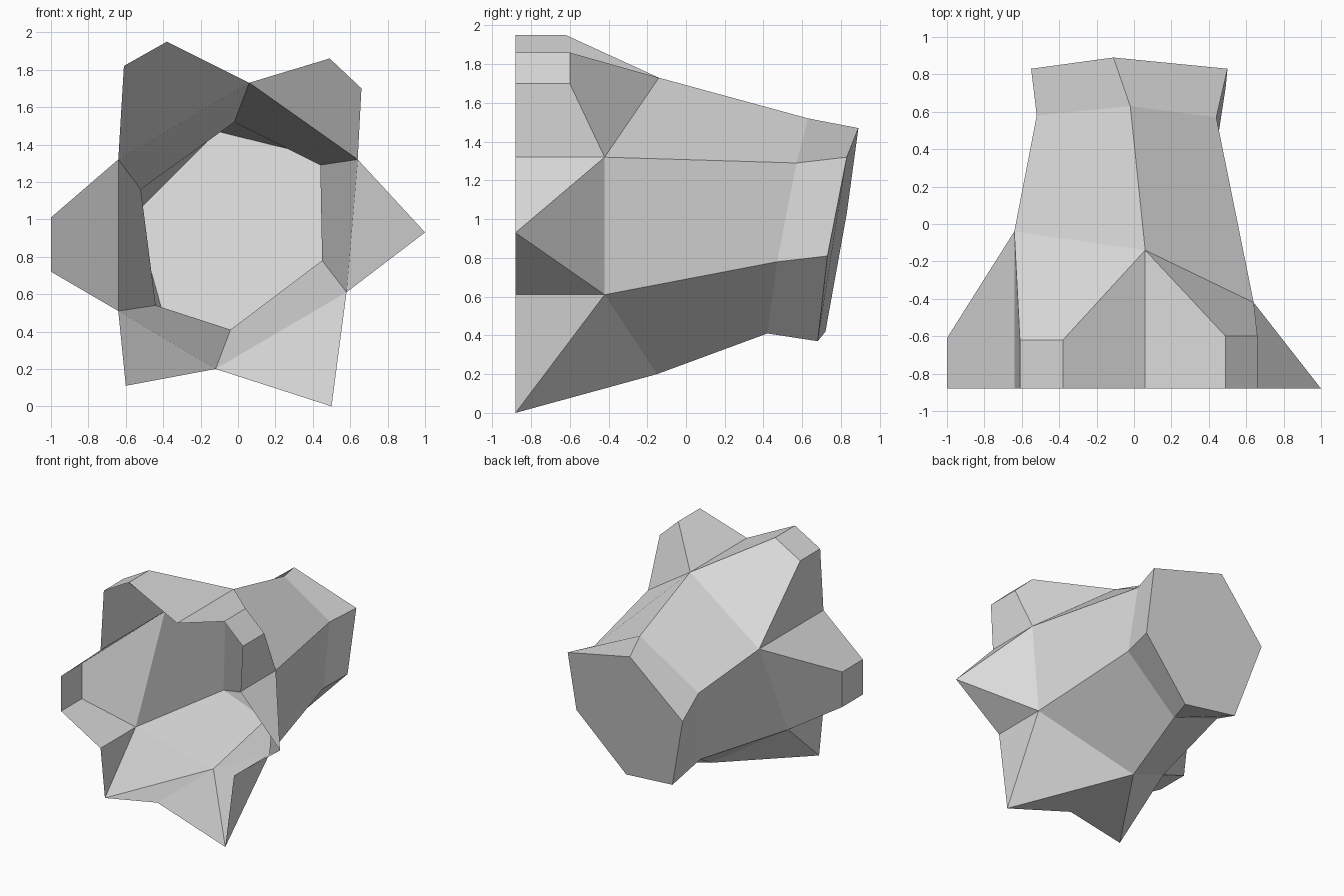
import bpy
import bmesh
from mathutils import Vector

cube = bpy.data.objects.get("Cube")
if cube:
    bpy.data.objects.remove(cube, do_unlink=True)

FRONT = -0.88  # plane of the open star-shaped mouth

grey = bpy.data.materials.new("plain_grey")
grey.use_nodes = True
grey_value = (0.7, 0.7, 0.7, 1)
grey.diffuse_color = grey_value
grey.node_tree.nodes["Principled BSDF"].inputs["Base Color"].default_value = grey_value


def build(name, polygons):
    """Make a flat-shaded object from polygons, welding shared corners."""
    bm = bmesh.new()
    for polygon in polygons:
        corners = []
        for point in polygon:
            if point not in corners:
                corners.append(point)
        if len(corners) > 2:
            bm.faces.new([bm.verts.new(Vector(point)) for point in corners])
    bmesh.ops.remove_doubles(bm, verts=bm.verts[:], dist=0.0001)
    mesh = bpy.data.meshes.new(name)
    bm.to_mesh(mesh)
    bm.free()
    mesh.materials.append(grey)
    obj = bpy.data.objects.new(name, mesh)
    bpy.context.collection.objects.link(obj)
    return obj


def pairs(loop):
    """Neighbouring points around a closed loop."""
    return list(zip(loop, loop[1:] + loop[:1]))


def bridge(near, far):
    """Quads joining two rings with the same number of corners."""
    return [(a, b, d, c) for (a, b), (c, d) in zip(pairs(near), pairs(far))]


def to_front(point):
    return (point[0], FRONT, point[2])


# Rings run clockwise seen from the front, starting at the top
valleys = [(0.06, -0.14, 1.73), (0.64, -0.42, 1.32), (0.58, -0.42, 0.61),
           (-0.12, -0.15, 0.2), (-0.64, -0.42, 0.51), (-0.64, -0.04, 1.32)]
neck = [(-0.02, 0.63, 1.52), (0.44, 0.57, 1.29), (0.45, 0.47, 0.78),
        (-0.04, 0.42, 0.41), (-0.44, 0.44, 0.54), (-0.52, 0.58, 1.16)]
end = [(-0.11, 0.89, 1.47), (0.5, 0.83, 1.32), (0.49, 0.73, 0.81),
       (0.07, 0.68, 0.37), (-0.38, 0.72, 0.42), (-0.55, 0.83, 1.03)]

# Petal tips between each valley and the next: blunt ones have two corners
tips = [
    [(0.49, -0.6, 1.86), (0.66, -0.6, 1.7)],
    [(1, FRONT, 0.93)],
    [(0.5, FRONT, 0)],
    [(-0.6, FRONT, 0.11)],
    [(-1, -0.61, 0.72), (-1, -0.61, 1.01)],
    [(-0.61, -0.62, 1.82), (-0.38, -0.62, 1.95)],
]

# Sloping backs of the six petals, and the whole star outline
petals, outline = [], []
for (start, stop), tip in zip(pairs(valleys), tips):
    petals.append(tip + [stop, start])
    outline += [start] + tip
build("petals", petals)

# Straight walls running forward from the outline to the open mouth
build("rim_walls", bridge([to_front(point) for point in outline], outline))

# Tapering tube, flared foot and closed end
build("tube", bridge(valleys, neck))
build("flared_foot", bridge(neck, end))
build("end_cap", [end])
